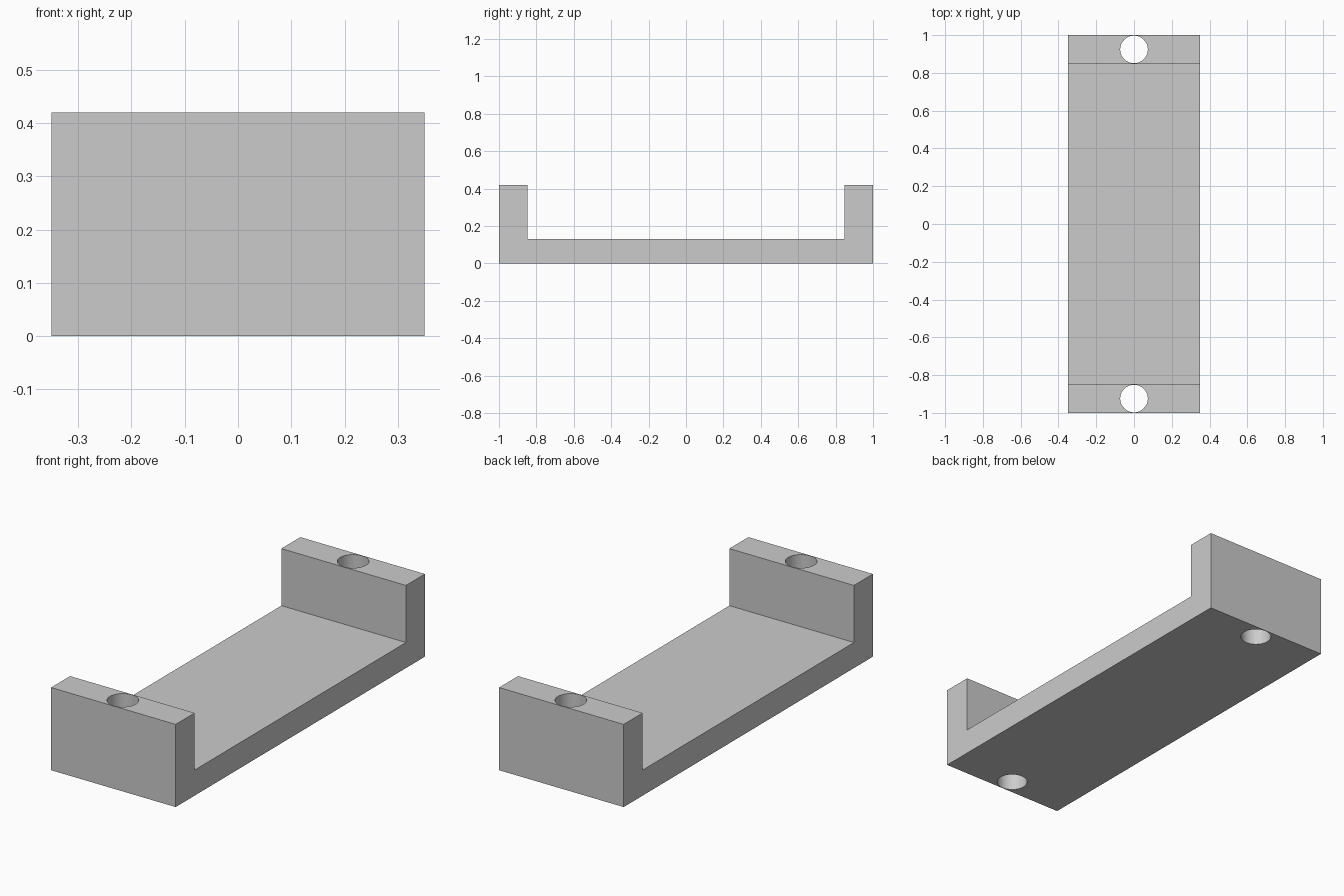
import bpy
import bmesh
import math

HALF_WIDTH = 0.35
HALF_LENGTH = 1.0
HEIGHT = 0.42
FLOOR = 0.13
INNER = 0.848
HOLE_RADIUS = 0.073

if "Cube" in bpy.data.objects:
    bpy.data.objects.remove(bpy.data.objects["Cube"], do_unlink=True)

# Plain grey material
grey = bpy.data.materials.new("plain_grey")
grey.use_nodes = True
colour = (0.6, 0.6, 0.6, 1)
grey.diffuse_color = colour
grey.node_tree.nodes["Principled BSDF"].inputs["Base Color"].default_value = colour

# U-shaped bracket: side profile extruded across the width
half = [(HALF_LENGTH, 0), (HALF_LENGTH, HEIGHT), (INNER, HEIGHT), (INNER, FLOOR)]
profile = half + [(-y, z) for y, z in reversed(half)]
bm = bmesh.new()
face = bm.faces.new([bm.verts.new((-HALF_WIDTH, y, z)) for y, z in profile])
swept = bmesh.ops.extrude_face_region(bm, geom=[face])["geom"]
bmesh.ops.translate(bm, vec=(2 * HALF_WIDTH, 0, 0),
                    verts=[v for v in swept if isinstance(v, bmesh.types.BMVert)])
bmesh.ops.recalc_face_normals(bm, faces=bm.faces)
mesh = bpy.data.meshes.new("bracket")
bm.to_mesh(mesh)
bm.free()
bracket = bpy.data.objects.new("bracket", mesh)
bpy.context.collection.objects.link(bracket)
mesh.materials.append(grey)
bpy.context.view_layer.objects.active = bracket

# Vertical bolt holes through both end walls
for side in (-1, 1):
    bpy.ops.mesh.primitive_cylinder_add(
        vertices=64, radius=HOLE_RADIUS, depth=1,
        location=(0, side * (INNER + HALF_LENGTH) / 2, HEIGHT / 2))
    cutter = bpy.context.object
    cutter.name = "hole_cutter"
    cutter.hide_render = True
    cutter.data.materials.append(grey)
    bpy.context.view_layer.objects.active = bracket
    cut = bracket.modifiers.new("bolt_hole", "BOOLEAN")
    cut.operation = "DIFFERENCE"
    cut.solver = "EXACT"
    cut.object = cutter
    bpy.ops.object.modifier_apply(modifier=cut.name)
    bpy.data.objects.remove(cutter, do_unlink=True)

# Smooth hole walls, crisp outer edges
bpy.ops.object.select_all(action="DESELECT")
bracket.select_set(True)
bpy.ops.object.shade_smooth_by_angle(angle=math.radians(30))
